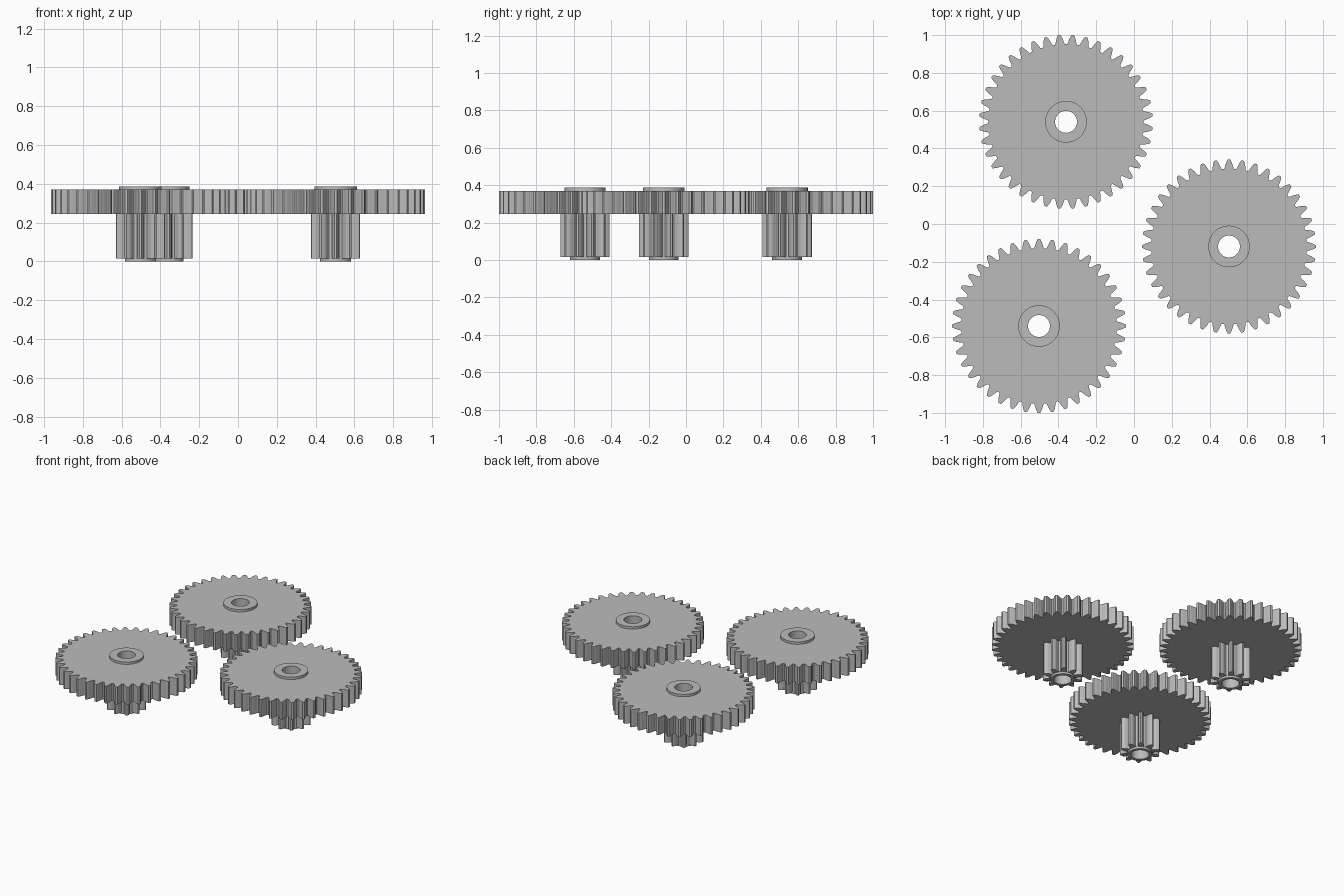
import bpy, bmesh
from math import cos, sin, pi, radians

if "Cube" in bpy.data.objects:
    bpy.data.objects.remove(bpy.data.objects["Cube"], do_unlink=True)

grey = bpy.data.materials.new("plain grey")
grey.use_nodes = True
colour = (0.5, 0.5, 0.5, 1)
grey.diffuse_color = colour
grey.node_tree.nodes["Principled BSDF"].inputs["Base Color"].default_value = colour

MODULE = 0.0219
BORE = 0.058

# Half a tooth from tip to valley: (fraction of pitch, height in modules)
WHEEL_TOOTH = [(0, 1), (.09, 1), (.125, .85), (.19, .45), (.25, 0),
               (.32, -.65), (.37, -1.05), (.43, -1.22), (.5, -1.25)]
PINION_TOOTH = [(0, 1), (.07, 1), (.11, .8), (.18, .45), (.25, 0),
                (.28, -.5), (.30, -.9), (.36, -1.17), (.5, -1.25)]


def toothed_outline(teeth, half, steps, phase):
    """Polar outline (angle, radius) of a gear, starting on a tooth tip."""
    side = []
    for (u0, h0), (u1, h1) in zip(half, half[1:]):
        for i in range(steps):
            t = i / steps
            side.append((u0 + (u1 - u0) * t, h0 + (h1 - h0) * t))
    tooth = side + [(1 - u, h) for u, h in [half[-1]] + side[:0:-1]]
    return [(phase + (k + u) * 2 * pi / teeth, MODULE * (teeth / 2 + h))
            for k in range(teeth) for u, h in tooth]


def circle(outline, radius):
    return [(a, radius) for a, _ in outline]


def make_gear(name, x, y, phase):
    # Both outlines have equal point counts, so the solid is one closed loft
    wheel = toothed_outline(40, WHEEL_TOOTH, 1, pi / 2 + phase)
    pinion = toothed_outline(10, PINION_TOOTH, 4, pi / 2)
    sections = [
        (circle(pinion, BORE), 0), (circle(pinion, .08), 0),      # lower collar
        (circle(pinion, .08), .015), (pinion, .015),              # pinion
        (pinion, .245), (wheel, .245), (wheel, .37),              # wheel
        (circle(wheel, .11), .37), (circle(wheel, .11), .387),    # upper collar
        (circle(wheel, BORE), .387),
    ]
    bm = bmesh.new()
    rings = [[bm.verts.new((r * cos(a), r * sin(a), z)) for a, r in outline]
             for outline, z in sections]
    for lower, upper in zip(rings, rings[1:] + rings[:1]):
        for i in range(len(lower)):
            bm.faces.new((lower[i - 1], lower[i], upper[i], upper[i - 1]))
    bmesh.ops.recalc_face_normals(bm, faces=bm.faces)
    mesh = bpy.data.meshes.new(name)
    bm.to_mesh(mesh)
    bm.free()
    mesh.materials.append(grey)
    gear = bpy.data.objects.new(name, mesh)
    gear.location = (x, y, 0)
    bpy.context.collection.objects.link(gear)
    bpy.ops.object.select_all(action='DESELECT')
    gear.select_set(True)
    bpy.context.view_layer.objects.active = gear
    bpy.ops.object.shade_smooth_by_angle(angle=radians(30))


make_gear("back_gear", -.36, .541, radians(4.5))
make_gear("left_gear", .503, -.119, 0)
make_gear("front_gear", -.503, -.54, 0)
